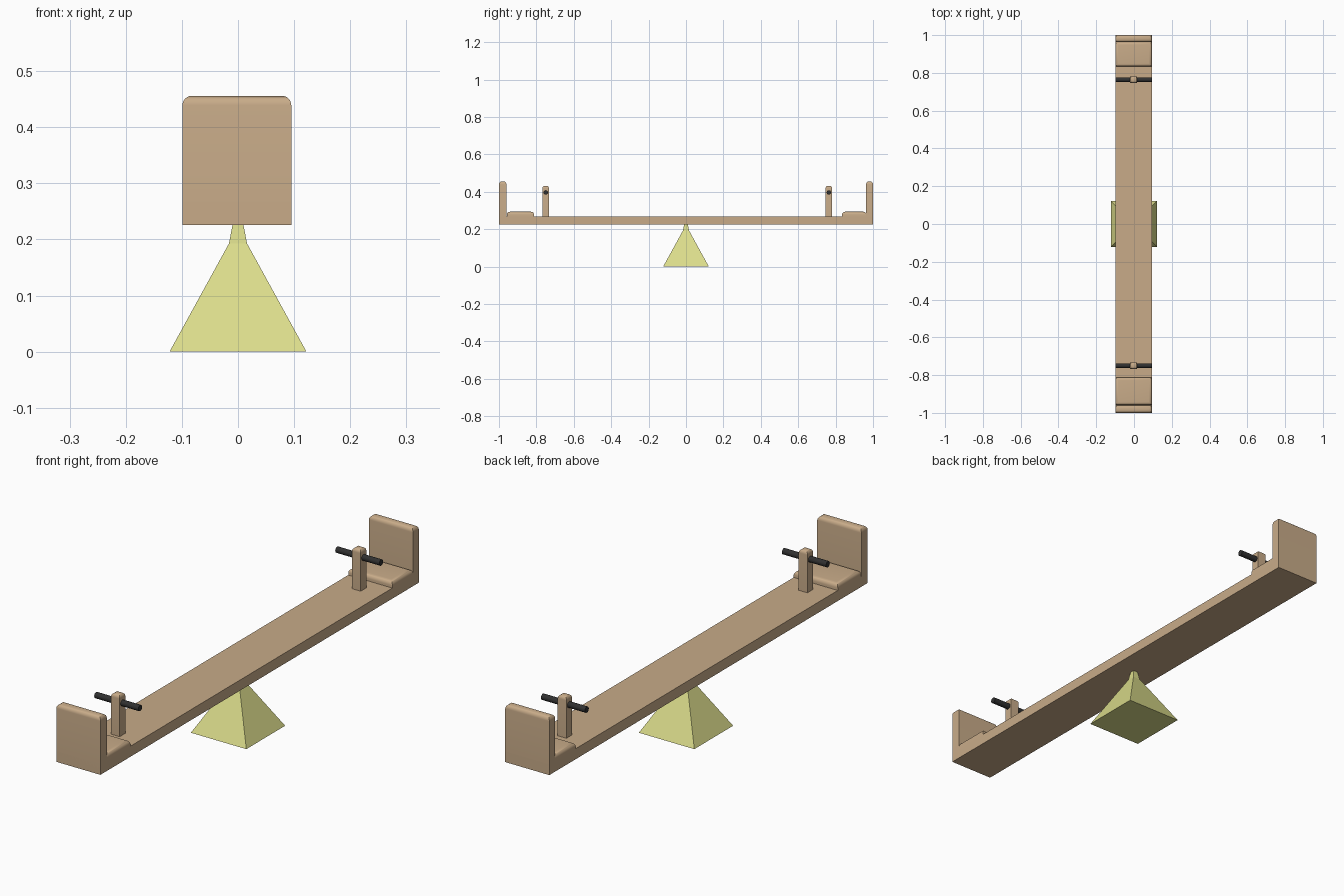
import bpy, bmesh, math
from mathutils import Matrix

if "Cube" in bpy.data.objects:
    bpy.data.objects.remove(bpy.data.objects["Cube"])

CX = -0.002   # centre line of the plank
HALF = 0.097  # half width of the plank


def material(name, color):
    m = bpy.data.materials.new(name)
    m.diffuse_color = (*color, 1)
    m.use_nodes = True
    m.node_tree.nodes["Principled BSDF"].inputs["Base Color"].default_value = m.diffuse_color
    return m


WOOD = material("wood", (0.58, 0.41, 0.25))
STAND = material("stand_green", (0.71, 0.72, 0.26))
DARK = material("dark_grip", (0.03, 0.03, 0.03))


def finish(name, bm, mat):
    bmesh.ops.recalc_face_normals(bm, faces=bm.faces)
    mesh = bpy.data.meshes.new(name)
    bm.to_mesh(mesh)
    bm.free()
    mesh.materials.append(mat)
    ob = bpy.data.objects.new(name, mesh)
    bpy.context.collection.objects.link(ob)
    return ob


def smooth(ob):
    bpy.ops.object.select_all(action='DESELECT')
    ob.select_set(True)
    bpy.context.view_layer.objects.active = ob
    bpy.ops.object.shade_smooth_by_angle(angle=math.radians(35))


def box(name, x, y, z, mat, round_top=0):
    """Box from (min, max) ranges, optionally with rounded top edges."""
    bm = bmesh.new()
    bmesh.ops.create_cube(bm, size=1)
    for v in bm.verts:
        v.co = [(r[0] + r[1]) / 2 + c * (r[1] - r[0]) for r, c in zip((x, y, z), v.co)]
    if round_top:
        top = [e for e in bm.edges if all(v.co.z > z[1] - 1e-5 for v in e.verts)]
        bmesh.ops.bevel(bm, geom=top, offset=round_top, segments=6,
                        profile=0.5, affect='EDGES')
    ob = finish(name, bm, mat)
    if round_top:
        smooth(ob)
    return ob


# Plank
WIDE = (CX - HALF, CX + HALF)
box("plank", WIDE, (-1, 1), (0.226, 0.268), WOOD)

# Seat, backrest, post and grip at each end
ends = (("front", -1, 0.96, (0.812, 0.958), 0.750),
        ("back", 1, 0.963, (0.834, 0.964), 0.764))
for label, s, back_in, seat, post in ends:
    span = lambda a, b: tuple(sorted((s * a, s * b)))
    box(label + "_backrest", WIDE, span(back_in, 1), (0.226, 0.456), WOOD, 0.017)
    box(label + "_seat", WIDE, span(*seat), (0.26, 0.293), WOOD, 0.016)
    box(label + "_post", (CX - 0.019, CX + 0.019), span(post - 0.0175, post + 0.0175),
        (0.26, 0.432), WOOD, 0.014)
    bm = bmesh.new()
    bmesh.ops.create_cone(bm, cap_ends=True, segments=16, radius1=0.012, radius2=0.012,
                          depth=2 * HALF,
                          matrix=Matrix.Translation((CX, s * post, 0.396))
                          @ Matrix.Rotation(math.pi / 2, 4, 'Y'))
    smooth(finish(label + "_grip", bm, DARK))

# Pyramid stand with a steeper tip
bm = bmesh.new()
rings = [[bm.verts.new((a * r, b * r, z)) for a, b in ((-1, -1), (1, -1), (1, 1), (-1, 1))]
         for r, z in ((0.122, 0), (0.016, 0.193), (0.009, 0.23))]
for lo, hi in zip(rings, rings[1:]):
    for i in range(4):
        j = (i + 1) % 4
        bm.faces.new((lo[i], lo[j], hi[j], hi[i]))
bm.faces.new(rings[0][::-1])
bm.faces.new(rings[-1])
finish("pyramid_stand", bm, STAND)
